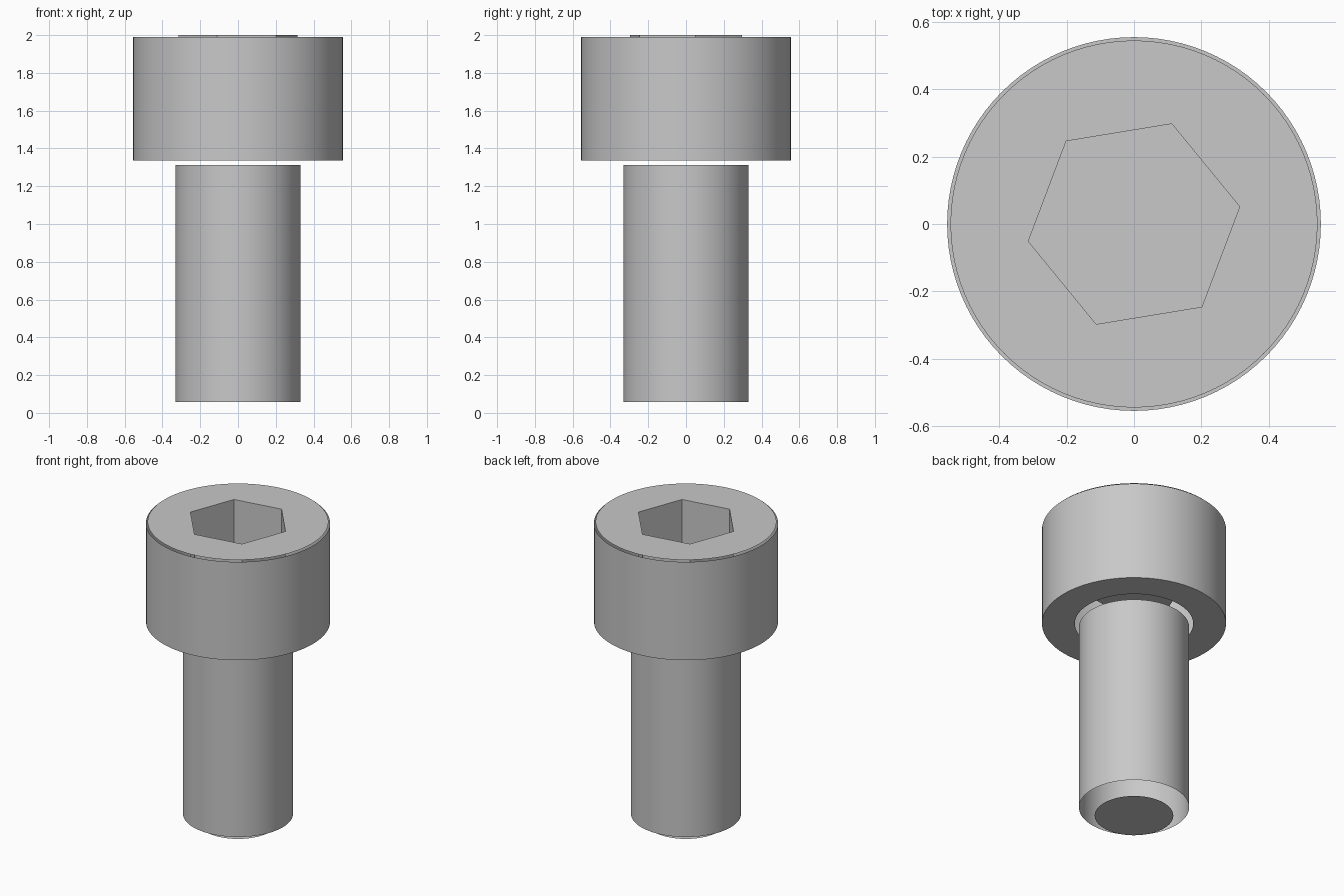
import bpy, bmesh, math

cube = bpy.data.objects.get("Cube")
if cube:
    bpy.data.objects.remove(cube)

SIDES = 96
HEAD_R, SHAFT_R, SOCKET_R = 0.555, 0.332, 0.318
HEAD_BOTTOM, SOCKET_FLOOR, TOP = 1.337, 1.59, 2.0
HEX_TURN = math.radians(9.3)

steel = bpy.data.materials.new("steel_grey")
steel.use_nodes = True
colour = (0.58, 0.58, 0.58, 1)
steel.diffuse_color = colour
steel.node_tree.nodes["Principled BSDF"].inputs["Base Color"].default_value = colour


def ring(bm, radius, z, sides=SIDES, turn=0.0):
    angles = [turn + 2 * math.pi * i / sides for i in range(sides)]
    return [bm.verts.new((radius * math.cos(a), radius * math.sin(a), z)) for a in angles]


def wall(bm, lower, upper):
    n = len(lower)
    for i in range(n):
        j = (i + 1) % n
        bm.faces.new((lower[i], lower[j], upper[j], upper[i]))


def loop_edges(bm, verts):
    return [bm.edges.new((v, verts[(i + 1) % len(verts)])) for i, v in enumerate(verts)]


def face_towards(bm, up):
    bm.normal_update()
    for f in bm.faces:
        if f.normal.z * up < 0:
            f.normal_flip()


def finish(bm, name, smooth=False):
    mesh = bpy.data.meshes.new(name)
    bm.to_mesh(mesh)
    bm.free()
    mesh.materials.append(steel)
    obj = bpy.data.objects.new(name, mesh)
    bpy.context.collection.objects.link(obj)
    if smooth:
        bpy.ops.object.select_all(action="DESELECT")
        obj.select_set(True)
        bpy.context.view_layer.objects.active = obj
        bpy.ops.object.shade_smooth_by_angle(angle=math.radians(30))
    return obj


def tube(name, radius, z0, z1):
    bm = bmesh.new()
    wall(bm, ring(bm, radius, z0), ring(bm, radius, z1))
    return finish(bm, name, smooth=True)


# Open cylindrical sides of the head and shaft
tube("head_side", HEAD_R, HEAD_BOTTOM, 1.991)
tube("shaft_side", SHAFT_R, 0.057, 1.313)

# Head top with a hexagonal opening
bm = bmesh.new()
edges = loop_edges(bm, ring(bm, 0.545, TOP))
edges += loop_edges(bm, ring(bm, SOCKET_R, TOP, 6, HEX_TURN))
bmesh.ops.triangle_fill(bm, use_beauty=True, use_dissolve=False, edges=edges)
face_towards(bm, 1)
finish(bm, "head_top")

# Hexagonal socket with a flat floor
bm = bmesh.new()
floor = ring(bm, SOCKET_R, SOCKET_FLOOR, 6, HEX_TURN)
rim = ring(bm, SOCKET_R, TOP, 6, HEX_TURN)
wall(bm, rim, floor)
bm.faces.new(floor)
finish(bm, "hex_socket")

# Bearing ring under the head
bm = bmesh.new()
wall(bm, ring(bm, 0.357, HEAD_BOTTOM), ring(bm, HEAD_R, HEAD_BOTTOM))
face_towards(bm, -1)
finish(bm, "head_underside")

# Flat end of the shaft, separated from its side by the chamfer gap
bm = bmesh.new()
bm.faces.new(ring(bm, 0.237, 0))
face_towards(bm, -1)
finish(bm, "shaft_end")
